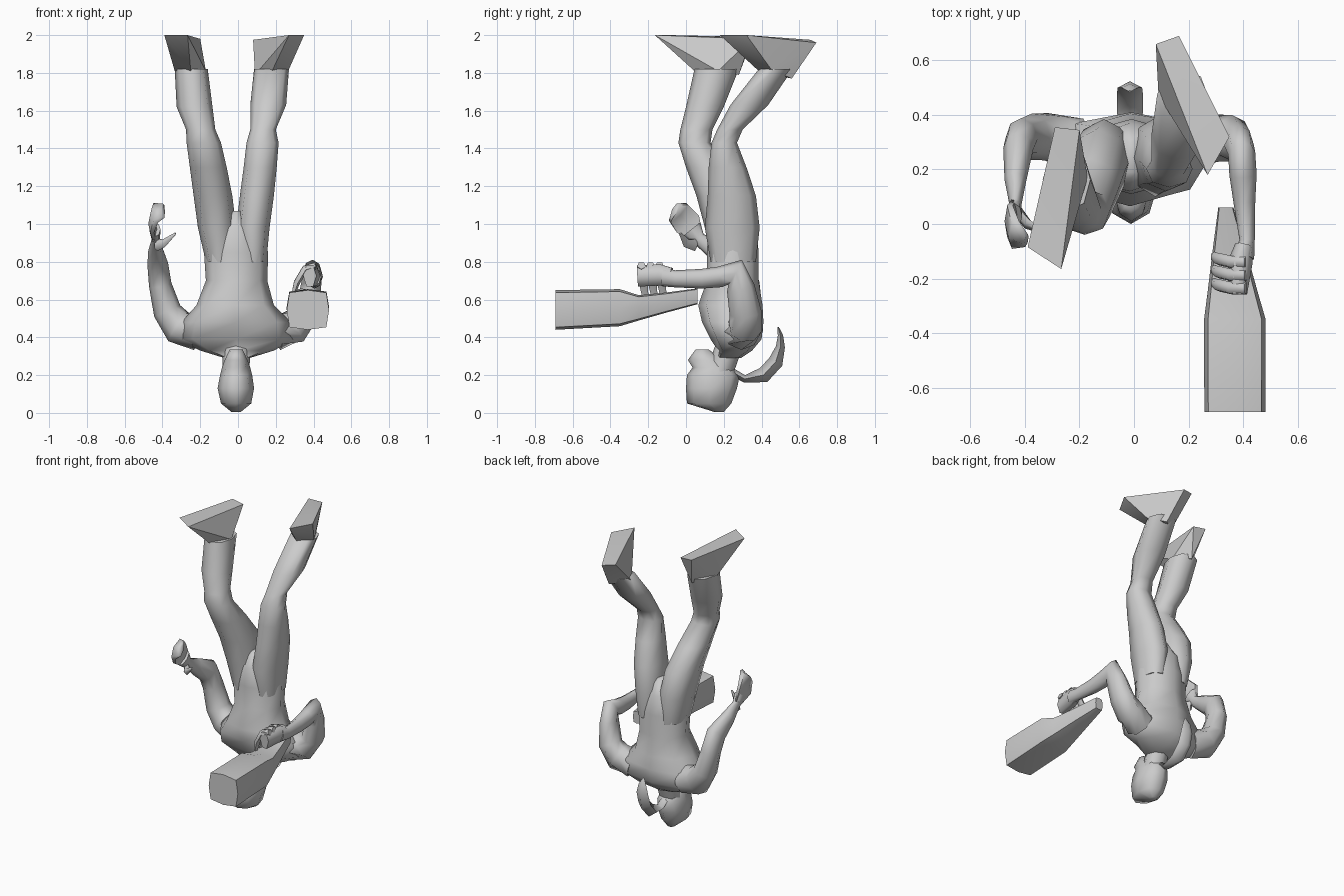
import bpy, bmesh, math
from mathutils import Vector


def finish(name, bm, angle=75):
    bmesh.ops.recalc_face_normals(bm, faces=bm.faces)
    me = bpy.data.meshes.new(name)
    bm.to_mesh(me)
    bm.free()
    ob = bpy.data.objects.new(name, me)
    bpy.context.collection.objects.link(ob)
    bpy.ops.object.select_all(action='DESELECT')
    ob.select_set(True)
    bpy.context.view_layer.objects.active = ob
    bpy.ops.object.shade_smooth_by_angle(angle=math.radians(angle))
    return ob


def loft(name, secs, axis=None, n=8, power=1.0, angle=75):
    """Skin through sections (x, y, z, half width, half depth)."""
    bm = bmesh.new()
    pts = [Vector(s[:3]) for s in secs]
    rings = []
    for i, s in enumerate(secs):
        t = Vector(axis) if axis else pts[min(i + 1, len(pts) - 1)] - pts[max(i - 1, 0)]
        t.normalize()
        side = Vector((1, 0, 0))
        side = (side - t * side.dot(t)).normalized()
        up = t.cross(side)
        ring = []
        for k in range(n):
            a = 2 * math.pi * k / n
            c, d = (math.copysign(abs(v) ** power, v) if abs(v) > 1e-6 else 0
                    for v in (math.cos(a), math.sin(a)))
            ring.append(bm.verts.new(pts[i] + side * c * s[3] + up * d * s[4]))
        rings.append(ring)
    for a, b in zip(rings, rings[1:]):
        for k in range(n):
            bm.faces.new((a[k], a[(k + 1) % n], b[(k + 1) % n], b[k]))
    bm.faces.new(rings[0])
    bm.faces.new(rings[-1])
    return finish(name, bm, angle)


def boxed(name, rows, power=1.0):
    """Upright loft from rows (z, x0, x1, y0, y1)."""
    return loft(name, [((a + b) / 2, (c + d) / 2, z, (b - a) / 2, (d - c) / 2)
                       for z, a, b, c, d in rows], (0, 0, 1), 8, power)


def hull(name, points):
    bm = bmesh.new()
    for p in points:
        bm.verts.new(p)
    bmesh.ops.convex_hull(bm, input=bm.verts)
    return finish(name, bm, 50)


# Torso, upside down: shoulders low, hips high
boxed("torso", [
    (.29, -.07, .06, .16, .29), (.33, -.2, .19, .17, .35),
    (.39, -.32, .3, .13, .4), (.48, -.3, .28, .085, .41),
    (.57, -.22, .19, .065, .405), (.7, -.17, .155, .11, .385),
    (.85, -.18, .16, .11, .385), (.98, -.14, .11, .12, .37),
    (1.07, -.03, .015, .17, .32)], .85)

# Head, neck and swept ponytail
boxed("head", [
    (.005, -.035, .015, .15, .2), (.05, -.09, .07, .005, .24),
    (.13, -.108, .085, 0, .27), (.2, -.095, .075, .005, .285),
    (.24, -.085, .065, .035, .25), (.28, -.07, .05, .01, .2),
    (.335, -.045, .025, .05, .12)])
loft("neck", [(-.01, .17, .19, .07, .07), (-.01, .23, .36, .075, .07)])
loft("ponytail", [
    (-.012, .24, .22, .025, .02), (-.012, .31, .18, .03, .02),
    (-.015, .41, .2, .048, .042), (-.015, .475, .27, .048, .04),
    (-.015, .5, .35, .045, .024), (-.015, .5, .41, .03, .014),
    (-.015, .487, .455, .005, .004)], n=4)

# Legs with ankles flaring into the soles
boxed("leg_a", [
    (.8, .01, .15, .13, .37), (.98, -.01, .167, .1, .39),
    (1.15, .01, .19, .115, .37), (1.3, .03, .205, .12, .32),
    (1.43, .045, .215, .135, .27), (1.5, .065, .2, .165, .3),
    (1.63, .065, .255, .235, .435), (1.82, .085, .27, .385, .565)], .9)
hull("foot_a", [
    (.09, .47, 1.79), (.18, .385, 1.81), (.27, .45, 1.82), (.2, .56, 1.77),
    (.08, .66, 1.975), (.165, .69, 1.96), (.35, .32, 2), (.27, .18, 2)])
boxed("leg_b", [
    (.8, -.17, -.02, .13, .37), (.98, -.212, -.01, .1, .385),
    (1.15, -.235, -.03, .055, .35), (1.3, -.255, -.06, .0, .24),
    (1.43, -.272, -.09, -.04, .13), (1.5, -.275, -.12, -.03, .14),
    (1.62, -.325, -.135, .0, .2), (1.82, -.335, -.16, .045, .28)], .9)
hull("foot_b", [
    (-.25, .045, 1.81), (-.335, .14, 1.81), (-.17, .17, 1.81), (-.24, .28, 1.79),
    (-.29, .355, 1.99), (-.2, .345, 1.98), (-.267, -.165, 2), (-.39, -.085, 2)])

# Bent arm that holds the bottle
loft("arm_a", [
    (.2, .29, .43, .1, .1), (.295, .315, .455, .095, .09), (.36, .315, .53, .07, .085),
    (.385, .29, .66, .055, .075), (.395, .26, .745, .05, .075),
    (.4, .18, .72, .05, .055), (.405, .08, .71, .04, .052),
    (.415, -.06, .71, .028, .045), (.4, -.12, .72, .042, .05)])
loft("grip_hand", [
    (.405, -.08, .72, .035, .055), (.39, -.14, .73, .045, .065),
    (.38, -.255, .725, .035, .065)], n=6)
# Fingers curled round the bottle neck
for i in range(3):
    y = -.14 - .048 * i
    loft("finger_%d" % (i + 1), [
        (.41, y, .78, .02, .024), (.355, y, .765, .02, .024),
        (.31, y + .01, .69, .018, .024), (.29, y + .02, .62, .01, .018)], n=5)

# Squared bottle
loft("bottle", [
    (.37, -.69, .545, .112, .105), (.37, -.35, .557, .113, .098),
    (.362, -.25, .556, .092, .067), (.35, -.1, .585, .062, .053),
    (.337, .06, .617, .028, .042)], (0, -1, 0), 8, .4, 50)

# Raised arm with open hand
loft("arm_b", [
    (-.21, .29, .43, .1, .1), (-.315, .32, .455, .095, .09),
    (-.375, .32, .54, .075, .085), (-.412, .315, .68, .06, .075),
    (-.425, .275, .79, .055, .08), (-.435, .16, .86, .04, .055),
    (-.435, .07, .92, .022, .035), (-.44, .03, .97, .03, .06)])
loft("open_hand", [
    (-.44, .06, .93, .02, .04), (-.455, .01, 1.0, .02, .085),
    (-.435, -.04, 1.06, .03, .075), (-.395, -.06, 1.07, .018, .045)], n=6)
loft("thumb", [
    (-.43, .05, .89, .02, .035), (-.39, .0, .9, .018, .025),
    (-.33, -.03, .95, .005, .008)], n=5)
